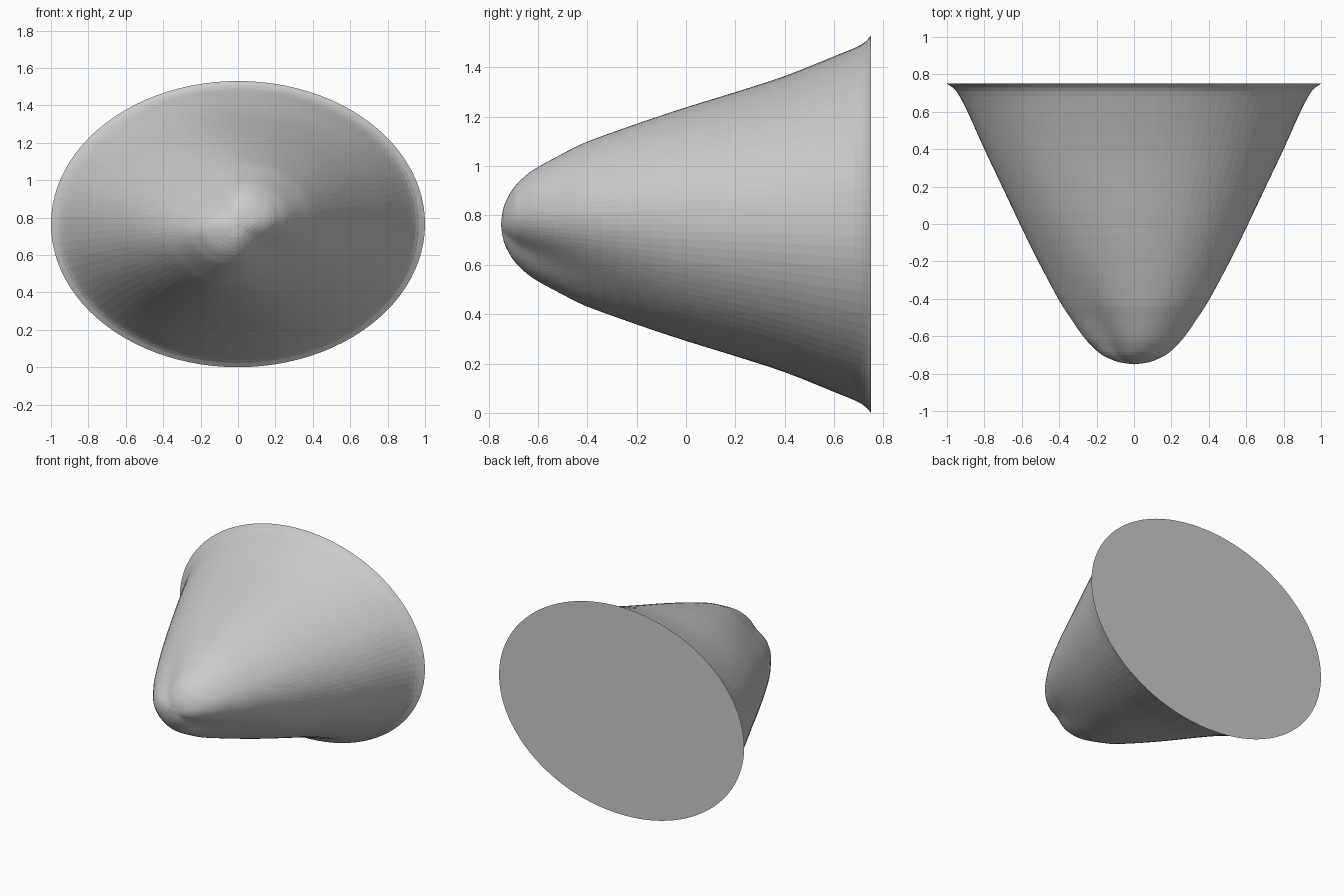
import bpy, bmesh, math

cube = bpy.data.objects.get("Cube")
if cube:
    bpy.data.objects.remove(cube, do_unlink=True)

SEGMENTS = 96
STEPS = 3
CENTRE_Z = 0.765

# Half widths and half heights at each distance behind the nose tip
PROFILE = [
    (0.0, 0.0, 0.0), (0.012, 0.08, 0.07), (0.05, 0.165, 0.14),
    (0.10, 0.22, 0.19), (0.15, 0.265, 0.225), (0.25, 0.335, 0.28),
    (0.35, 0.40, 0.33), (0.55, 0.51, 0.405), (0.75, 0.61, 0.473),
    (0.95, 0.705, 0.535), (1.15, 0.80, 0.60), (1.35, 0.89, 0.68),
    (1.46, 0.95, 0.727), (1.5, 1.0, 0.765)]


def smooth_profile(points):
    """Pass a smooth curve through the profile points."""
    result = []
    for i in range(len(points) - 1):
        p0, p1, p2 = points[max(i - 1, 0)], points[i], points[i + 1]
        p3 = points[min(i + 2, len(points) - 1)]
        for s in range(STEPS):
            t = s / STEPS
            h = t * t * (3 - 2 * t)
            g1, g2 = t * (1 - t) ** 2, t * t * (t - 1)
            row = []
            for a, b, c, d in zip(p0, p1, p2, p3):
                # slopes are limited so uneven spacing does not overshoot
                m1 = min((c - a) / 2, 2 * (c - b), 2 * (b - a) if i else c - b)
                m2 = min((d - b) / 2, 2 * (c - b), 2 * (d - c) if d > c else c - b)
                row.append(b + (c - b) * h + m1 * g1 + m2 * g2)
            result.append(row)
    result.append(points[-1])
    return result


def lobes(angle, depth):
    """Diagonal swelling and grooves that fade out towards the base."""
    wave = math.sin(2 * angle)
    fade = math.exp(-(depth / 0.45) ** 1.5)
    return 1 + fade * (0.19 * wave - 0.10 * wave * wave)


# Lofted cone: tip, rings, flat back
bm = bmesh.new()
rows = smooth_profile(PROFILE)[1:]
tip = bm.verts.new((0, -0.75, CENTRE_Z))
previous = None
for depth, width, height in rows:
    ring = []
    for i in range(SEGMENTS):
        a = 2 * math.pi * i / SEGMENTS
        k = lobes(a, depth)
        ring.append(bm.verts.new((width * k * math.cos(a), depth - 0.75,
                                  CENTRE_Z + height * k * math.sin(a))))
    for i in range(SEGMENTS):
        j = (i + 1) % SEGMENTS
        if previous:
            bm.faces.new((previous[i], previous[j], ring[j], ring[i]))
        else:
            bm.faces.new((tip, ring[j], ring[i]))
    previous = ring
bm.faces.new(previous)
bmesh.ops.recalc_face_normals(bm, faces=bm.faces[:])

mesh = bpy.data.meshes.new("lobed_cone")
bm.to_mesh(mesh)
bm.free()
cone = bpy.data.objects.new("lobed_cone", mesh)
bpy.context.collection.objects.link(cone)

# Plain grey
grey = bpy.data.materials.new("light_grey")
grey.use_nodes = True
colour = (0.6, 0.6, 0.6, 1)
grey.diffuse_color = colour
grey.node_tree.nodes["Principled BSDF"].inputs["Base Color"].default_value = colour
mesh.materials.append(grey)
